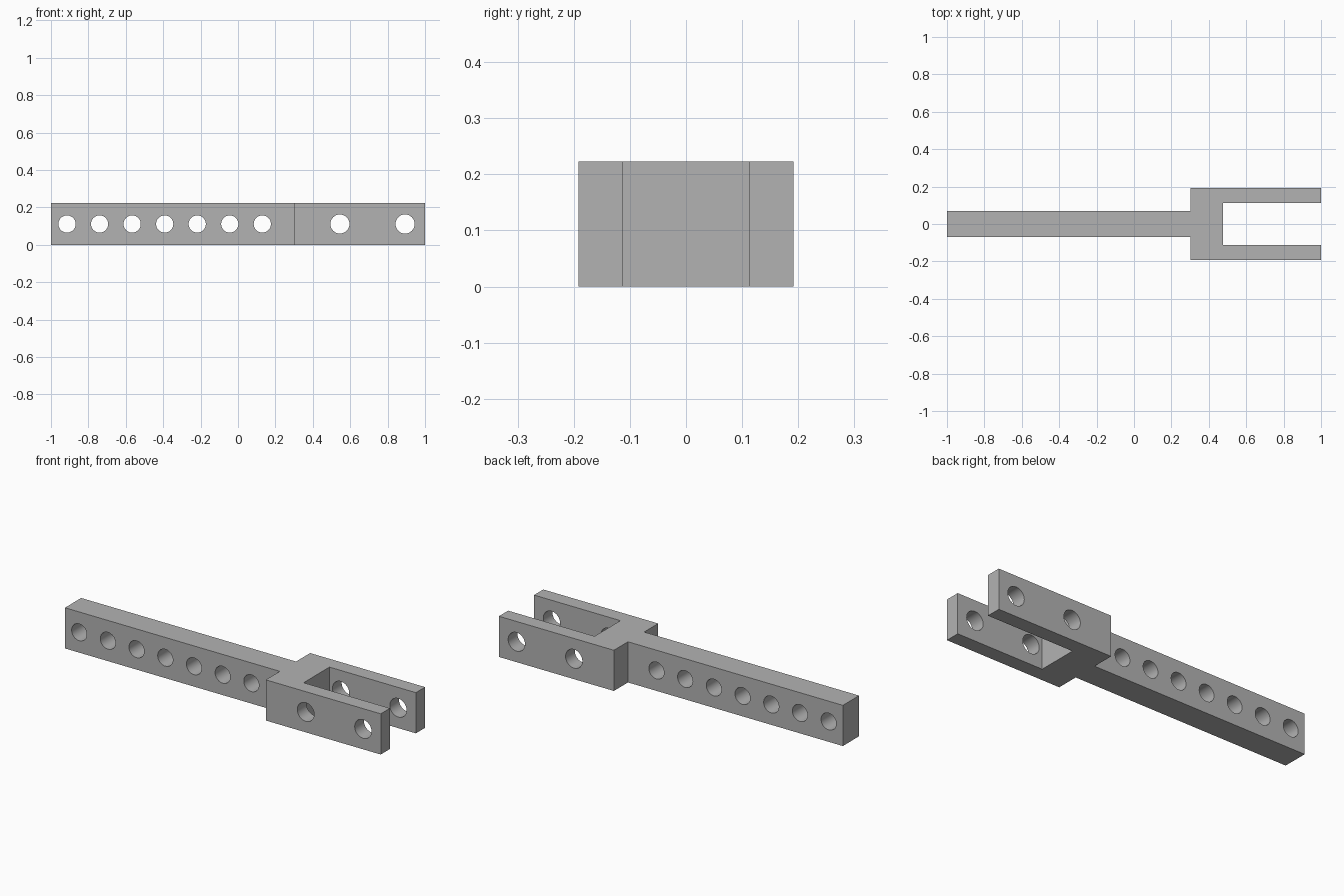
import bpy
import bmesh
import math
from mathutils import Matrix, Vector

cube = bpy.data.objects.get("Cube")
if cube:
    bpy.data.objects.remove(cube, do_unlink=True)

HEIGHT = 0.223
ARM_HALF = 0.07       # half thickness of the bar
FORK_HALF = 0.192     # half width of the fork
SLOT_HALF = 0.112     # half width of the fork slot
FORK_X, SLOT_X = 0.303, 0.476

metal = bpy.data.materials.new("plain grey")
metal.use_nodes = True
grey = (0.45, 0.45, 0.45, 1.0)
metal.diffuse_color = grey
metal.node_tree.nodes["Principled BSDF"].inputs["Base Color"].default_value = grey


def add_object(name, bm):
    mesh = bpy.data.meshes.new(name)
    bmesh.ops.recalc_face_normals(bm, faces=bm.faces)
    bm.to_mesh(mesh)
    bm.free()
    obj = bpy.data.objects.new(name, mesh)
    bpy.context.collection.objects.link(obj)
    return obj


# Bar and fork: half of the plan outline, mirrored and extruded upwards
half = [(-1, ARM_HALF), (FORK_X, ARM_HALF), (FORK_X, FORK_HALF),
        (1, FORK_HALF), (1, SLOT_HALF), (SLOT_X, SLOT_HALF)]
outline = half + [(x, -y) for x, y in reversed(half)]
bm = bmesh.new()
base = bm.faces.new([bm.verts.new((x, y, 0)) for x, y in outline])
top = bmesh.ops.extrude_face_region(bm, geom=[base], use_keep_orig=True)["geom"]
bmesh.ops.translate(bm, vec=Vector((0, 0, HEIGHT)),
                    verts=[v for v in top if isinstance(v, bmesh.types.BMVert)])
body = add_object("forked_bar", bm)
body.data.materials.append(metal)

# Cross holes: seven in the bar, two through both fork arms
holes = [(-0.914 + 0.174 * i, 0.046) for i in range(7)]
holes += [(0.545, 0.051), (0.893, 0.051)]
bm = bmesh.new()
for x, radius in holes:
    place = Matrix.Translation((x, 0, HEIGHT / 2)) @ Matrix.Rotation(math.pi / 2, 4, "X")
    bmesh.ops.create_cone(bm, cap_ends=True, segments=48, radius1=radius,
                          radius2=radius, depth=0.6, matrix=place)
cutter = add_object("hole_cutter", bm)
cutter.data.materials.append(metal)
cutter.hide_render = True

drill = body.modifiers.new("holes", "BOOLEAN")
drill.operation = "DIFFERENCE"
drill.solver = "EXACT"
drill.object = cutter

bpy.ops.object.select_all(action="DESELECT")
body.select_set(True)
bpy.context.view_layer.objects.active = body
bpy.ops.object.modifier_apply(modifier=drill.name)
bpy.data.objects.remove(cutter, do_unlink=True)

# Round hole walls, crisp edges
bpy.ops.object.shade_smooth_by_angle(angle=math.radians(30))
